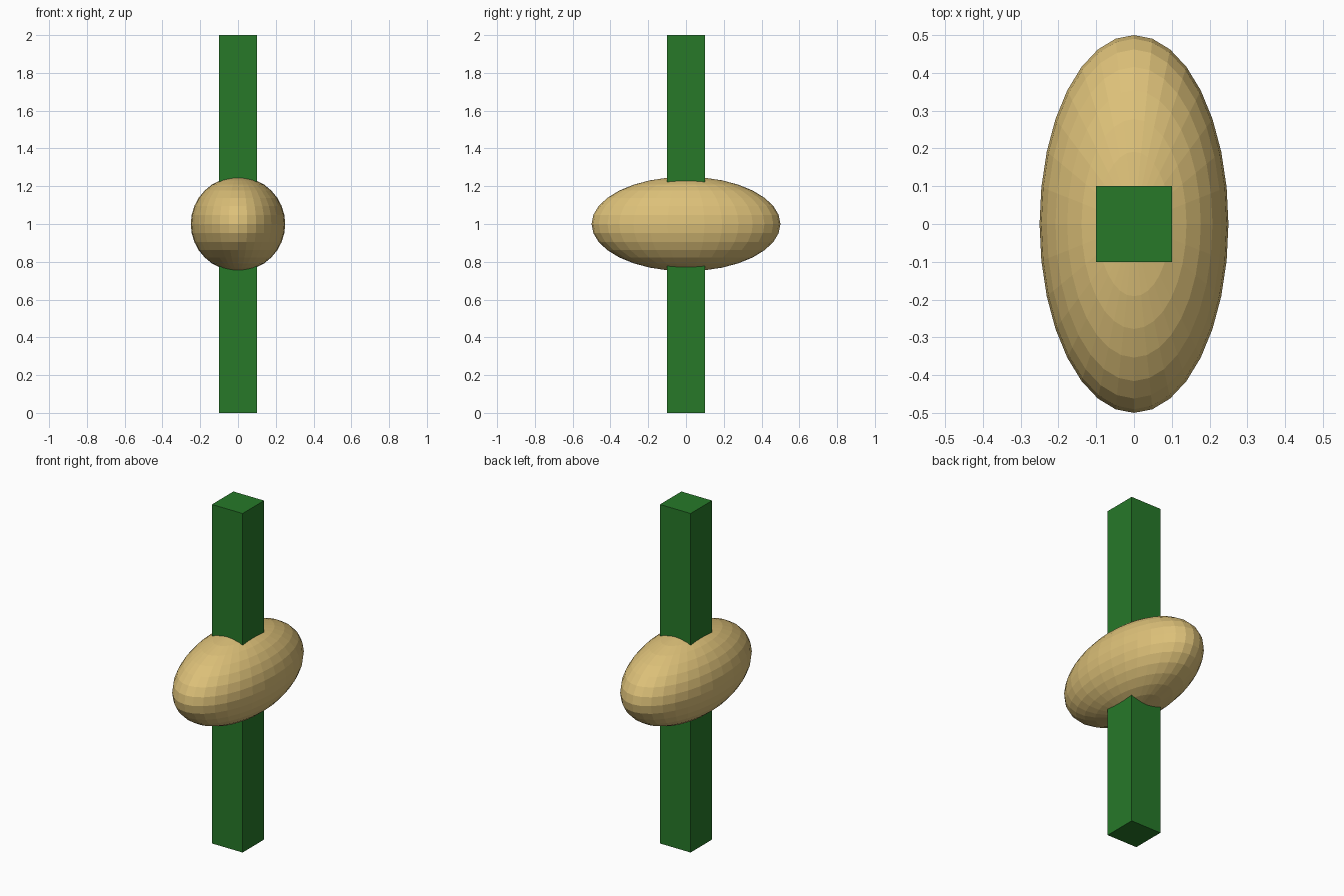
import bpy

if "Cube" in bpy.data.objects:
    bpy.data.objects.remove(bpy.data.objects["Cube"])


def paint(obj, name, color):
    mat = bpy.data.materials.new(name)
    mat.diffuse_color = color
    mat.use_nodes = True
    mat.node_tree.nodes["Principled BSDF"].inputs["Base Color"].default_value = mat.diffuse_color
    obj.data.materials.append(mat)


# Square upright post
bpy.ops.mesh.primitive_cube_add(size=1, location=(0, 0, 1))
post = bpy.context.object
post.name = "post"
post.scale = (0.2, 0.2, 2)
paint(post, "green", (0.02, 0.19, 0.022, 1))

# Faceted ellipsoid around the middle of the post, long along y
bpy.ops.mesh.primitive_uv_sphere_add(segments=32, ring_count=16, radius=0.25, location=(0, 0, 1))
body = bpy.context.object
body.name = "ellipsoid_body"
body.scale = (1, 2, 1)
paint(body, "tan", (0.72, 0.53, 0.19, 1))

bpy.ops.object.select_all(action='SELECT')
bpy.ops.object.transform_apply(location=False, rotation=False, scale=True)
